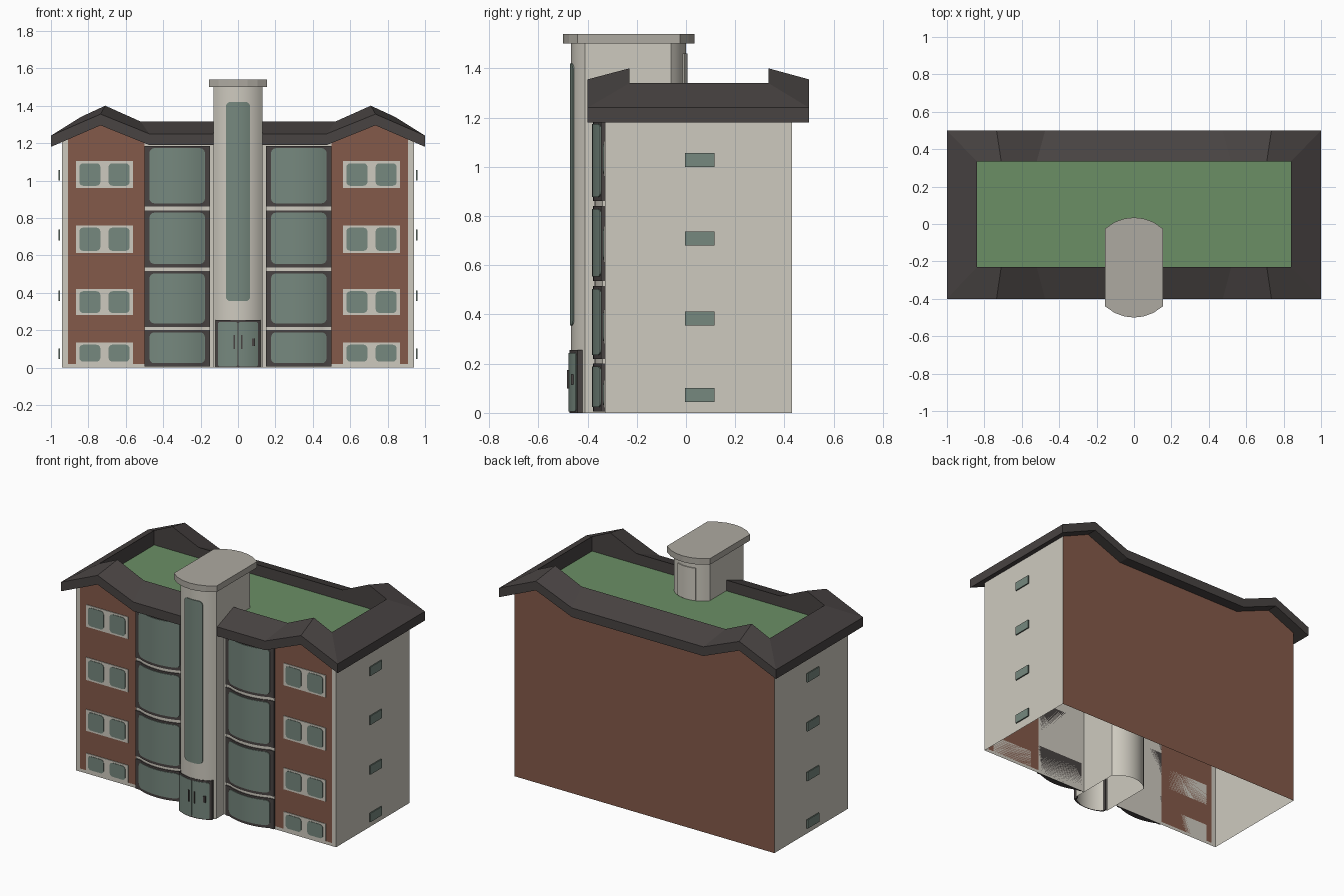
import bpy, bmesh, math

if "Cube" in bpy.data.objects:
    bpy.data.objects.remove(bpy.data.objects["Cube"])


def material(name, r, g, b):
    m = bpy.data.materials.new(name)
    m.diffuse_color = tuple((c / 255 / 12.92 if c < 11 else ((c / 255 + 0.055) / 1.055) ** 2.4)
                            for c in (r, g, b)) + (1.0,)
    m.use_nodes = True
    m.node_tree.nodes["Principled BSDF"].inputs["Base Color"].default_value = m.diffuse_color
    return m


BEIGE = material("beige plaster", 206, 202, 191)
BRICK = material("red brown brick", 132, 90, 74)
DARK = material("dark roof and frames", 72, 67, 66)
GLASS = material("green grey glass", 118, 136, 126)
GREEN = material("roof grass", 107, 143, 101)
CAP = material("grey cap", 174, 170, 161)


def build(name, verts, faces, mats, idx=None, smooth=False):
    me = bpy.data.meshes.new(name)
    me.from_pydata(verts, [], faces)
    for m in mats:
        me.materials.append(m)
    if idx:
        for p, i in zip(me.polygons, idx):
            p.material_index = i
    bm = bmesh.new()
    bm.from_mesh(me)
    bmesh.ops.recalc_face_normals(bm, faces=bm.faces)
    bm.to_mesh(me)
    bm.free()
    ob = bpy.data.objects.new(name, me)
    bpy.context.collection.objects.link(ob)
    if smooth:
        bpy.ops.object.select_all(action='DESELECT')
        ob.select_set(True)
        bpy.context.view_layer.objects.active = ob
        bpy.ops.object.shade_smooth_by_angle(angle=math.radians(30))
    return ob


def prism(name, outline, z0, z1, mat, caps=True, smooth=False):
    n = len(outline)
    v = [(x, y, z) for z in (z0, z1) for x, y in outline]
    f = [(i, (i + 1) % n, n + (i + 1) % n, n + i) for i in range(n)]
    if caps:
        f += [tuple(range(n)), tuple(range(n, 2 * n))]
    return build(name, v, f, [mat], smooth=smooth)


def box(name, x0, x1, y0, y1, z0, z1, mat):
    return prism(name, [(x0, y0), (x1, y0), (x1, y1), (x0, y1)], z0, z1, mat)


def bow(cx, w, base, s):
    """Front-facing arc of half width w and depth s: returns y(x)."""
    R = (w * w + s * s) / (2 * s)
    return lambda x: base - (math.sqrt(max(R * R - (x - cx) ** 2, 0)) - (R - s)) \
        if abs(x - cx) < w else base


def arc_pts(x0, x1, f, n):
    return [(x0 + (x1 - x0) * i / n, f(x0 + (x1 - x0) * i / n)) for i in range(n + 1)]


def plate(name, x0, x1, z0, z1, r, f, mat, t=0.005):
    """Rounded rectangle following the curve y = f(x), t thick towards the front."""
    q = [r * (1 - math.cos(a * math.pi / 8)) for a in range(5)] if r else [0]
    m = [x0 + r + (x1 - x0 - 2 * r) * i / 10 for i in range(1, 10)]
    xs = [x0 + d for d in q] + m + [x1 - d for d in reversed(q)]
    v, fc = [], []
    for x in xs:
        d = min(x - x0, x1 - x, r)
        c = r - math.sqrt(max(r * r - (r - d) ** 2, 0))
        c = min(c, (z1 - z0) / 2 - 0.001)
        y = f(x)
        v += [(x, y - t, z0 + c), (x, y - t, z1 - c), (x, y, z1 - c), (x, y, z0 + c)]
    for i in range(len(xs) - 1):
        a, b = 4 * i, 4 * i + 4
        fc += [(a + k, b + k, b + (k + 1) % 4, a + (k + 1) % 4) for k in range(4)]
    e = len(v) - 4
    fc += [(0, 1, 2, 3), (e, e + 1, e + 2, e + 3)]
    return build(name, v, fc, [mat], smooth=True)


def eave(x):
    """Height of the underside of the eaves."""
    x = abs(x)
    if x > 0.735:
        return 1.295 - (x - 0.735) / 0.265 * 0.115
    return 1.19 + max(x - 0.475, 0) / 0.26 * 0.105


# walls: open shell, brick gables and back, beige corners and middle
xs = [-0.94, -0.91, -0.735, -0.5, -0.475, -0.13, 0.13, 0.475, 0.5, 0.735, 0.91, 0.94]
F, B = -0.33, 0.43
v, f, idx = [], [], []


def quad(pts, i):
    f.append(tuple(range(len(v), len(v) + 4)))
    v.extend(pts)
    idx.append(i)


for a, b in zip(xs, xs[1:]):
    quad([(a, B, 0), (a, B, eave(a)), (b, B, eave(b)), (b, B, 0)], 1)
    if b - a > 0.25 and abs(a + b) < 0.01:
        continue
    brick = 0.5 < abs((a + b) / 2) < 0.91
    quad([(a, F, 0), (b, F, 0), (b, F, 0.02), (a, F, 0.02)], 0)
    quad([(a, F, 0.02), (b, F, 0.02), (b, F, eave(b)), (a, F, eave(a))], int(brick))
for x in (-0.94, 0.94):
    quad([(x, F, 0), (x, B, 0), (x, B, eave(x)), (x, F, eave(x))], 0)
build("walls", v, f, [BEIGE, BRICK], idx)


# roof: rings swept from soffit over fascia and slope down to the grass
def ring(px, y0, y1, pz):
    front = [(-x, z) for x, z in zip(px, pz)] + [(x, z) for x, z in zip(px[::-1], pz[::-1])]
    return [(x, y0, z) for x, z in front] + [(x, y1, z) for x, z in front[::-1]]


outer, inner, low = [1, 0.735, 0.475], [0.84, 0.71, 0.52], [0.84, 0.735, 0.475]
rings = [ring(low, -0.23, 0.335, [eave(x) for x in low]),
         ring(outer, -0.40, 0.50, [1.18, 1.295, 1.19]),
         ring(outer, -0.40, 0.50, [1.24, 1.355, 1.25]),
         ring(inner, -0.23, 0.335, [1.34, 1.40, 1.315]),
         ring(inner, -0.23, 0.335, [1.245] * 3)]
n = 12
f = [(k * n + i, k * n + (i + 1) % n, (k + 1) * n + (i + 1) % n, (k + 1) * n + i)
     for k in range(4) for i in range(n)]
f.append(tuple(range(4 * n, 5 * n)))
build("roof", sum(rings, []), f, [DARK, GREEN], [0] * (4 * n) + [1])

# stair tower with bowed front and back, and its cap
tf = bow(0, 0.13, -0.41, 0.057)
tb = bow(0, 0.13, 0.06, 0.06)
tower = arc_pts(-0.13, 0.13, tf, 16) + [(x, -y) for x, y in arc_pts(0.13, -0.13, tb, 16)]
prism("stair_tower", tower, 0, 1.5, BEIGE, caps=False, smooth=True)
cf, cb = bow(0, 0.155, -0.44, 0.06), bow(0, 0.155, 0.025, 0.06)
cap = arc_pts(-0.155, 0.155, cf, 6) + [(x, -y) for x, y in arc_pts(0.155, -0.155, cb, 6)]
prism("tower_cap", cap, 1.5, 1.54, CAP)
plate("tower_window", -0.065, 0.065, 0.355, 1.42, 0.025, tf, GLASS)
plate("tower_back_panel", -0.065, 0.065, 1.25, 1.46, 0,
      lambda x: -tb(x) + 0.006, BEIGE, 0.008)

# curved entrance door
df = bow(0, 0.118, -0.437, 0.034)
plate("door_frame", -0.118, 0.118, 0, 0.255, 0.006, df, DARK, 0.003)
for s, x0, x1 in (("left", -0.108, -0.002), ("right", 0.002, 0.108)):
    plate("door_glass_" + s, x0, x1, 0.006, 0.243, 0.01, lambda x: df(x) - 0.003, GLASS, 0.003)
for s in (-1, 1):
    box("door_handle", s * 0.02 - 0.004, s * 0.02 + 0.004, -0.483, -0.472, 0.10, 0.175, DARK)
    box("door_side", s * 0.115 - 0.004, s * 0.115 + 0.004, -0.44, -0.41, 0, 0.255, DARK)
box("door_lock", 0.075, 0.09, -0.468, -0.455, 0.115, 0.155, DARK)

# bowed balcony bays, four floors on each side of the tower
floors = [(0.005, 0.2), (0.218, 0.515), (0.536, 0.84), (0.86, 1.185)]
for cx in (-0.325, 0.325):
    bf = bow(cx, 0.145, -0.345, 0.032)
    back = [(cx + 0.175, F), (cx - 0.175, F)]
    for i, (z0, z1) in enumerate(floors):
        out = [(cx - 0.175, -0.345)] + arc_pts(cx - 0.145, cx + 0.145, bf, 14) + [(cx + 0.175, -0.345)]
        prism("bay_frame", out + back, z0, z1, DARK, smooth=True)
        plate("bay_glass", cx - 0.148, cx + 0.148, z0 + 0.018, z1 - 0.012, 0.025, bf, GLASS, 0.004)
        if i < 3:
            top = floors[i + 1][0]
            slab = [(x, y + 0.006) for x, y in out]
            prism("bay_slab", slab + back, z1, top, BEIGE, smooth=True)

# front wing windows: pale surround with two rounded panes
for s in (-1, 1):
    for z0, z1 in ((0.02, 0.134), (0.28, 0.42), (0.612, 0.76), (0.96, 1.104)):
        c = s * 0.714
        box("window_surround", c - 0.152, c + 0.152, F - 0.004, F, z0, z1, BEIGE)
        for d in (-0.078, 0.078):
            plate("window_pane", c + d - 0.056, c + d + 0.056, z0 + 0.012, z1 - 0.012, 0.02,
                  lambda x: F - 0.004, GLASS, 0.003)
    # small side windows standing just off the wall
    for z in (0.045, 0.355, 0.68, 1.0):
        box("side_window", s * 0.957 - 0.004, s * 0.957 + 0.004, -0.005, 0.115, z, z + 0.057, GLASS)
